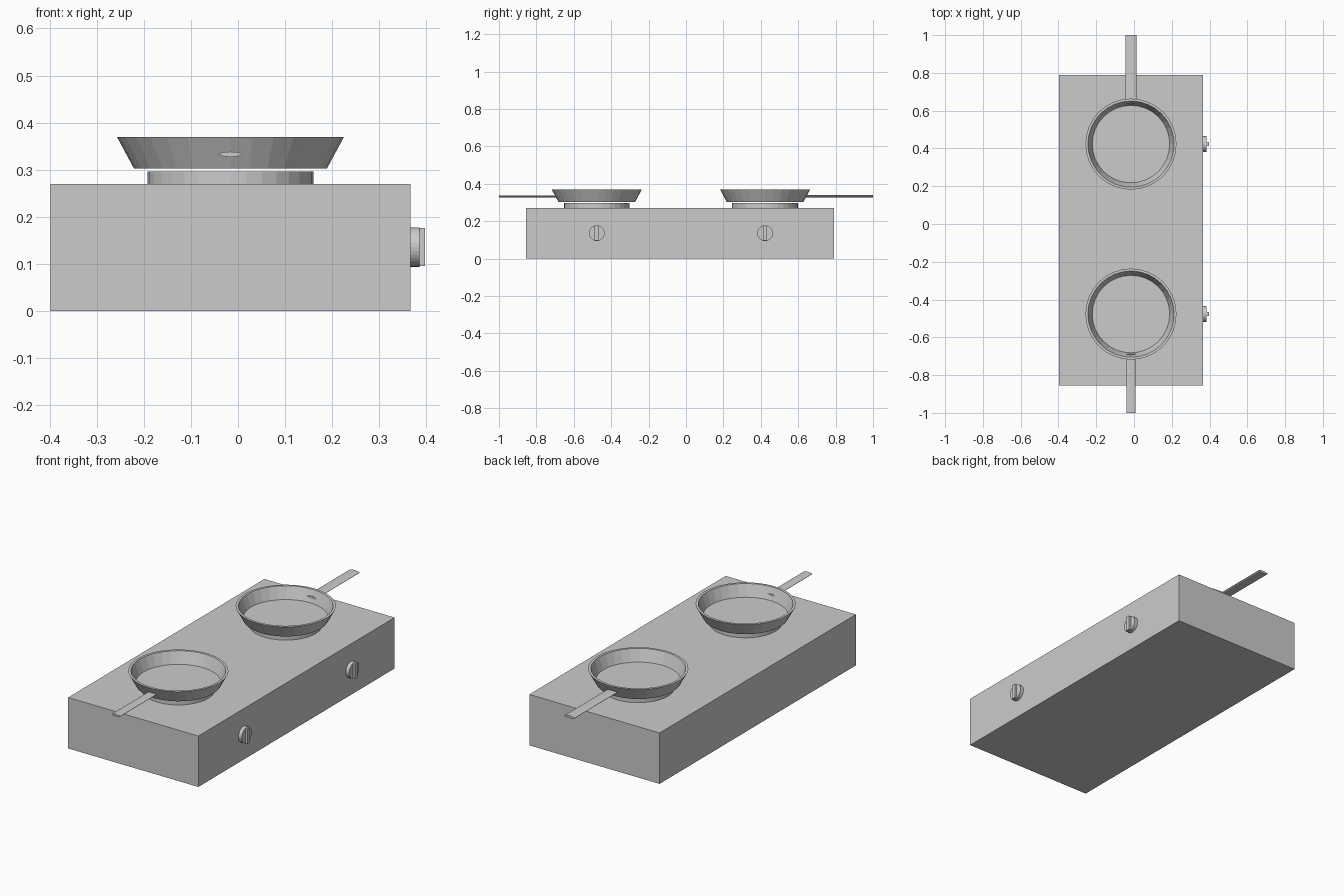
import bpy, bmesh, math
from mathutils import Matrix

if "Cube" in bpy.data.objects:
    bpy.data.objects.remove(bpy.data.objects["Cube"])

CX = -0.016                      # burner centre line
SIDES = 32


def finish(name, bm):
    bmesh.ops.recalc_face_normals(bm, faces=bm.faces)
    me = bpy.data.meshes.new(name)
    bm.to_mesh(me)
    bm.free()
    ob = bpy.data.objects.new(name, me)
    bpy.context.collection.objects.link(ob)
    return ob


def box(name, lo, hi):
    bm = bmesh.new()
    size = [b - a for a, b in zip(lo, hi)]
    mid = [(a + b) / 2 for a, b in zip(lo, hi)]
    bmesh.ops.create_cube(bm, size=1,
                          matrix=Matrix.Translation(mid) @ Matrix.Diagonal((*size, 1)))
    return finish(name, bm)


def lathe(name, profile, location, rotation=(0, 0, 0)):
    """Revolve (radius, height) points about z and cap both ends."""
    bm = bmesh.new()
    rings = [[bm.verts.new((r * math.cos(2 * math.pi * i / SIDES),
                            r * math.sin(2 * math.pi * i / SIDES), h))
              for i in range(SIDES)] for r, h in profile]
    for a, b in zip(rings, rings[1:]):
        for i in range(SIDES):
            j = (i + 1) % SIDES
            bm.faces.new((a[i], a[j], b[j], b[i]))
    bm.faces.new(rings[0])
    bm.faces.new(rings[-1])
    ob = finish(name, bm)
    ob.location = location
    ob.rotation_euler = rotation
    return ob


# Stove body
box("stove_body", (-0.398, -0.855, 0), (0.366, 0.79, 0.27))

# One burner, pan, handle and knob at each end
for side, y, inner, width in (("front", -0.477, -0.689, 0.049),
                              ("back", 0.423, 0.634, 0.058)):
    lathe(side + "_burner", [(0.176, 0.265), (0.176, 0.296)], (CX, y, 0))

    # Pan: outer wall, rim, inner wall and floor
    lathe(side + "_pan", [(0.205, 0.303), (0.241, 0.37), (0.228, 0.37), (0.205, 0.308)],
          (CX, y, 0))

    # Flattened oval handle through the pan wall
    end = math.copysign(1, y)
    handle = lathe(side + "_handle", [(0.5, -0.5), (0.5, 0.5)],
                   (CX, (inner + end) / 2, 0.333), (math.pi / 2, 0, 0))
    handle.scale = (width, width * 0.22, abs(end - inner))

    # Knob: round disc with an upright grip bar
    lathe(side + "_knob", [(0.042, 0), (0.042, 0.021)], (0.364, y, 0.136),
          (0, math.pi / 2, 0))
    box(side + "_knob_grip", (0.38, y - 0.011, 0.096), (0.397, y + 0.011, 0.176))
